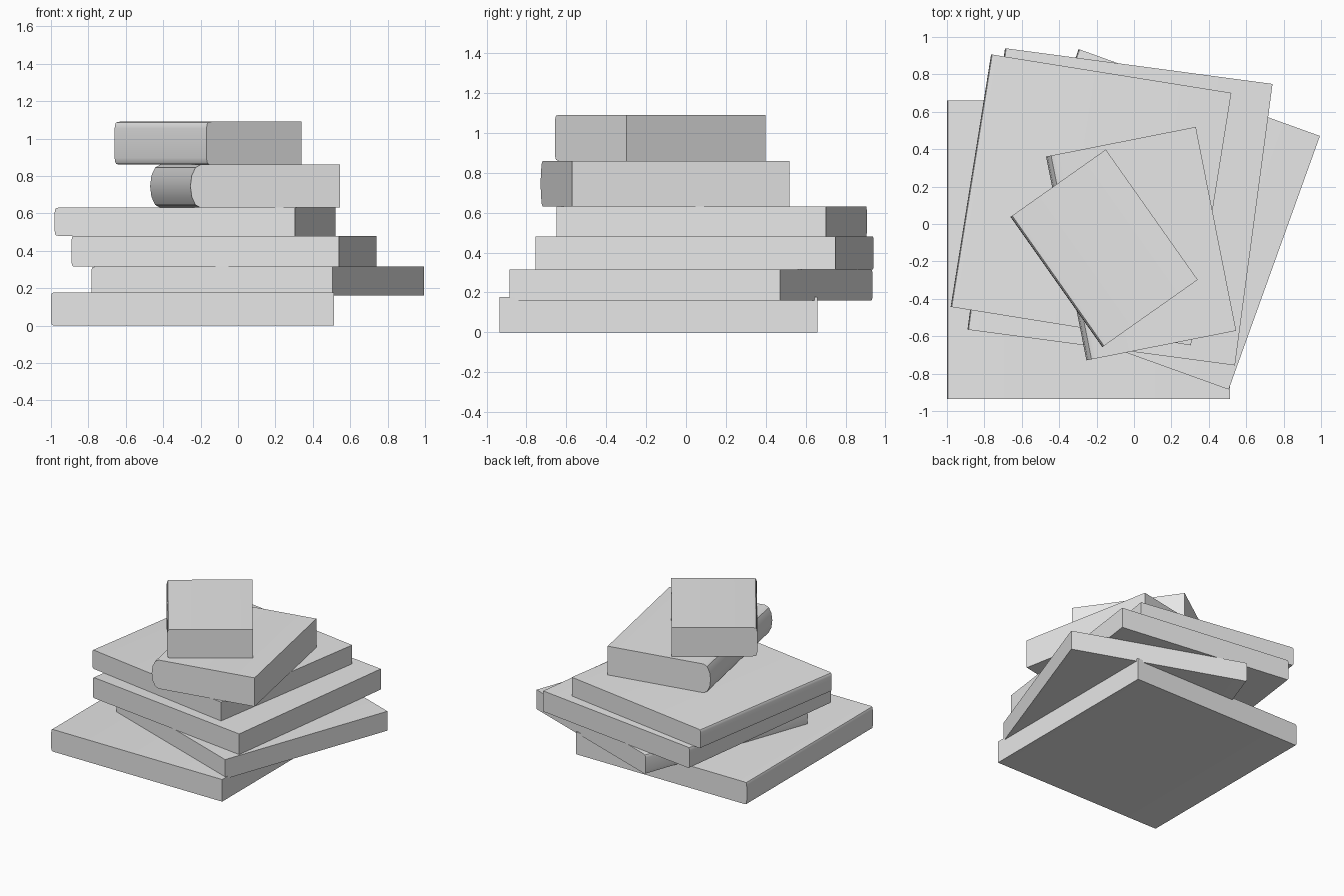
import bpy, math
from math import cos, sin, radians

cube = bpy.data.objects.get("Cube")
if cube:
    bpy.data.objects.remove(cube, do_unlink=True)

# One plain grey for the whole stack
grey = bpy.data.materials.new("plain_grey")
grey.use_nodes = True
colour = (0.8, 0.8, 0.8, 1)
grey.diffuse_color = colour
grey.node_tree.nodes["Principled BSDF"].inputs["Base Color"].default_value = colour


def book(name, centre, size, bottom, top, turn, spine_depth, squareness, steps=4):
    """Solid closed book: square page edge at local +x, rounded spine at -x."""
    w, l, h = size[0] / 2, size[1] / 2, (top - bottom) / 2
    profile = [(w, -h), (w, h)]
    # Superellipse spine, from the top edge round to the bottom edge
    for i in range(2 * steps + 1):
        a = radians(90) * (1 - i / steps)
        out = max(cos(a), 0) ** (2 / squareness)
        up = math.copysign(abs(sin(a)) ** (2 / squareness), sin(a))
        profile.append((-w + spine_depth * (1 - out), h * up))
    n = len(profile)
    verts = [(x, y, z) for y in (-l, l) for x, z in profile]
    faces = [tuple(range(n - 1, -1, -1)), tuple(range(n, 2 * n))]
    faces += [(i, (i + 1) % n, (i + 1) % n + n, i + n) for i in range(n)]
    # Profile runs anticlockwise seen from the front, so flip every face outward
    faces = [f[::-1] for f in faces]
    mesh = bpy.data.meshes.new(name)
    mesh.from_pydata(verts, [], faces)
    mesh.validate()
    mesh.materials.append(grey)
    obj = bpy.data.objects.new(name, mesh)
    bpy.context.collection.objects.link(obj)
    obj.location = (*centre, (bottom + top) / 2)
    obj.rotation_euler.z = radians(turn)
    bpy.ops.object.select_all(action="DESELECT")
    obj.select_set(True)
    bpy.context.view_layer.objects.active = obj
    # Consistent outward normals, then smooth only the rounded spine
    bpy.ops.object.mode_set(mode="EDIT")
    bpy.ops.mesh.select_all(action="SELECT")
    bpy.ops.mesh.normals_make_consistent(inside=False)
    bpy.ops.object.mode_set(mode="OBJECT")
    bpy.ops.object.shade_smooth_by_angle(angle=radians(35))


# Four large flat books, then two small thick ones
book("bottom_book", (-0.243, -0.138), (1.515, 1.595), 0, 0.177, 0, 0.02, 5)
book("second_book", (0.105, 0.025), (1.371, 1.441), 0.16, 0.315, -19.8, 0.02, 5)
book("third_book", (-0.075, 0.092), (1.443, 1.518), 0.315, 0.48, -7.6, 0.02, 5)
book("fourth_book", (-0.23, 0.129), (1.301, 1.367), 0.48, 0.63, -9.1, 0.02, 5)
book("round_spined_book", (0.038, -0.105), (0.816, 1.111), 0.63, 0.86, 11.2, 0.055, 2, 3)
book("top_book", (-0.16, -0.13), (0.624, 0.852), 0.86, 1.09, 35.2, 0.035, 5)
